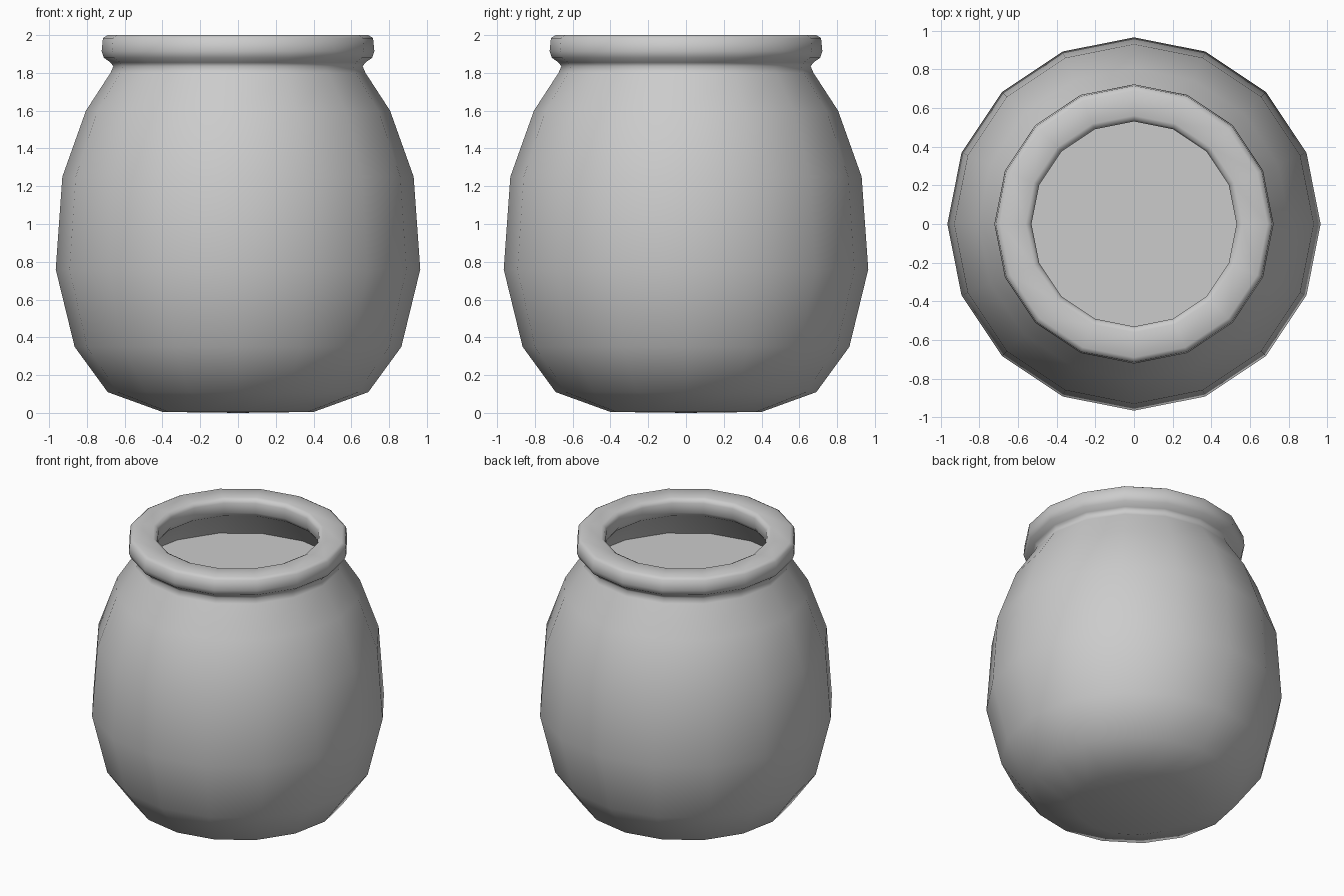
import bpy, bmesh, math

if "Cube" in bpy.data.objects:
    bpy.data.objects.remove(bpy.data.objects["Cube"])

SIDES = 16


def lathe(name, profile, smooth=True):
    """Revolve (radius, height) points around z; radius 0 closes the end."""
    bm = bmesh.new()
    rings = []
    for r, z in profile:
        count = SIDES if r > 0 else 1
        rings.append([bm.verts.new((r * math.cos(2 * math.pi * i / SIDES),
                                    r * math.sin(2 * math.pi * i / SIDES), z))
                      for i in range(count)])
    for a, b in zip(rings, rings[1:]):
        for i in range(SIDES):
            j = (i + 1) % SIDES
            if len(a) == 1:
                bm.faces.new((a[0], b[j], b[i]))
            elif len(b) == 1:
                bm.faces.new((a[i], a[j], b[0]))
            else:
                bm.faces.new((a[i], a[j], b[j], b[i]))
    for f in bm.faces:
        f.smooth = smooth
    mesh = bpy.data.meshes.new(name)
    bm.to_mesh(mesh)
    bm.free()
    obj = bpy.data.objects.new(name, mesh)
    bpy.context.collection.objects.link(obj)
    return obj


# Pot: base, belly, neck, rolled rim, then the inside of the mouth
lathe("pot", [
    (0, 0), (0.40, 0.005), (0.69, 0.11), (0.865, 0.35), (0.965, 0.76),
    (0.93, 1.25), (0.805, 1.60), (0.675, 1.80), (0.66, 1.835), (0.675, 1.855),
    (0.71, 1.88), (0.722, 1.915), (0.715, 1.985), (0.69, 2.0),
    (0.56, 2.0), (0.54, 1.99), (0.53, 1.97), (0.53, 1.90),
    (0.55, 1.87), (0.62, 1.82), (0.735, 1.66),
])

# Flat surface of the contents, seen through the mouth
lathe("contents", [(0.74, 1.66), (0, 1.66)], smooth=False)
